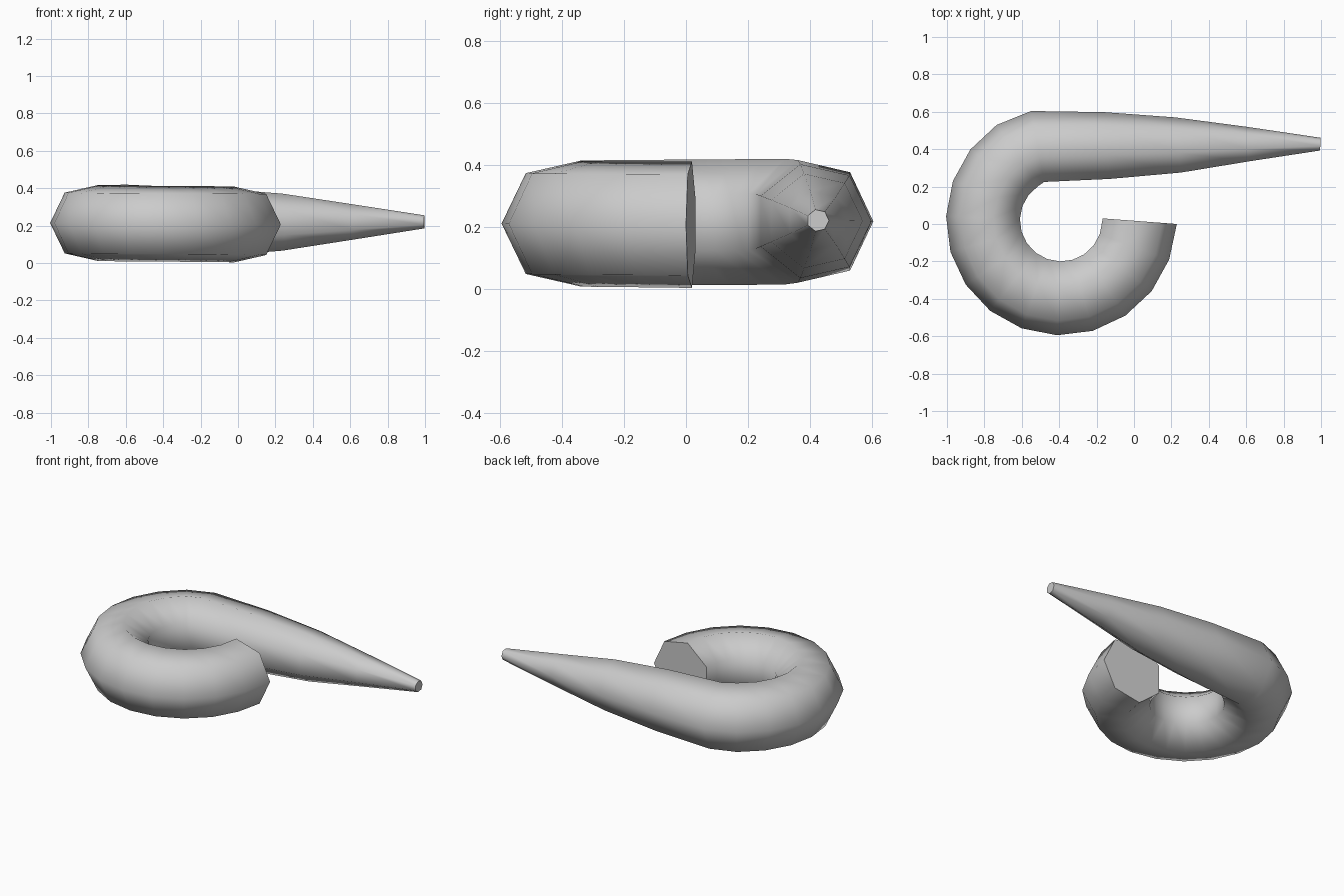
import bpy, bmesh, math
from mathutils import Vector

if "Cube" in bpy.data.objects:
    bpy.data.objects.remove(bpy.data.objects["Cube"])

SIDES = 7
K = 1 + math.cos(math.pi / SIDES)      # heptagon width / radius

# Curled part: rings given by outer and inner plan points around one centre
CX, CY = -0.39, 0.02
rings = [((0.229, 0.0), (-0.167, 0.03))]
for i in range(1, 14):
    a = math.radians(-2 - 18 * i)
    rings.append(tuple((CX + r * math.cos(a), CY + r * math.sin(a)) for r in (0.615, 0.22)))

# Tapering straight tail
rings += [((-0.55, 0.604), (-0.48, 0.225)),
          ((-0.16, 0.598), (-0.13, 0.241)),
          ((0.22, 0.57), (0.25, 0.275)),
          ((0.60, 0.52), (0.615, 0.335)),
          ((0.998, 0.461), (0.995, 0.393))]

bm = bmesh.new()
loops = []
for n, (outer, inner) in enumerate(rings):
    o, p = Vector((*outer, 0)), Vector((*inner, 0))
    rad = (o - p).length / K
    u = (o - p).normalized()
    c = o - u * rad
    c.z = 0.206 + 0.014 * n / (len(rings) - 1)   # slight rise toward the tip
    ring = []
    for k in range(SIDES):
        t = math.tau * k / SIDES
        ring.append(bm.verts.new(c + rad * (u * math.cos(t) + Vector((0, 0, math.sin(t))))))
    loops.append(ring)

# Skin the tube and close both ends
for a, b in zip(loops, loops[1:]):
    for k in range(SIDES):
        j = (k + 1) % SIDES
        bm.faces.new((a[k], a[j], b[j], b[k]))
bm.faces.new(loops[0])
bm.faces.new(loops[-1])
bmesh.ops.recalc_face_normals(bm, faces=bm.faces)

mesh = bpy.data.meshes.new("curled_horn")
bm.to_mesh(mesh)
bm.free()
horn = bpy.data.objects.new("curled_horn", mesh)
bpy.context.collection.objects.link(horn)
bpy.context.view_layer.objects.active = horn
horn.select_set(True)
bpy.ops.object.shade_smooth_by_angle(angle=math.radians(65))
